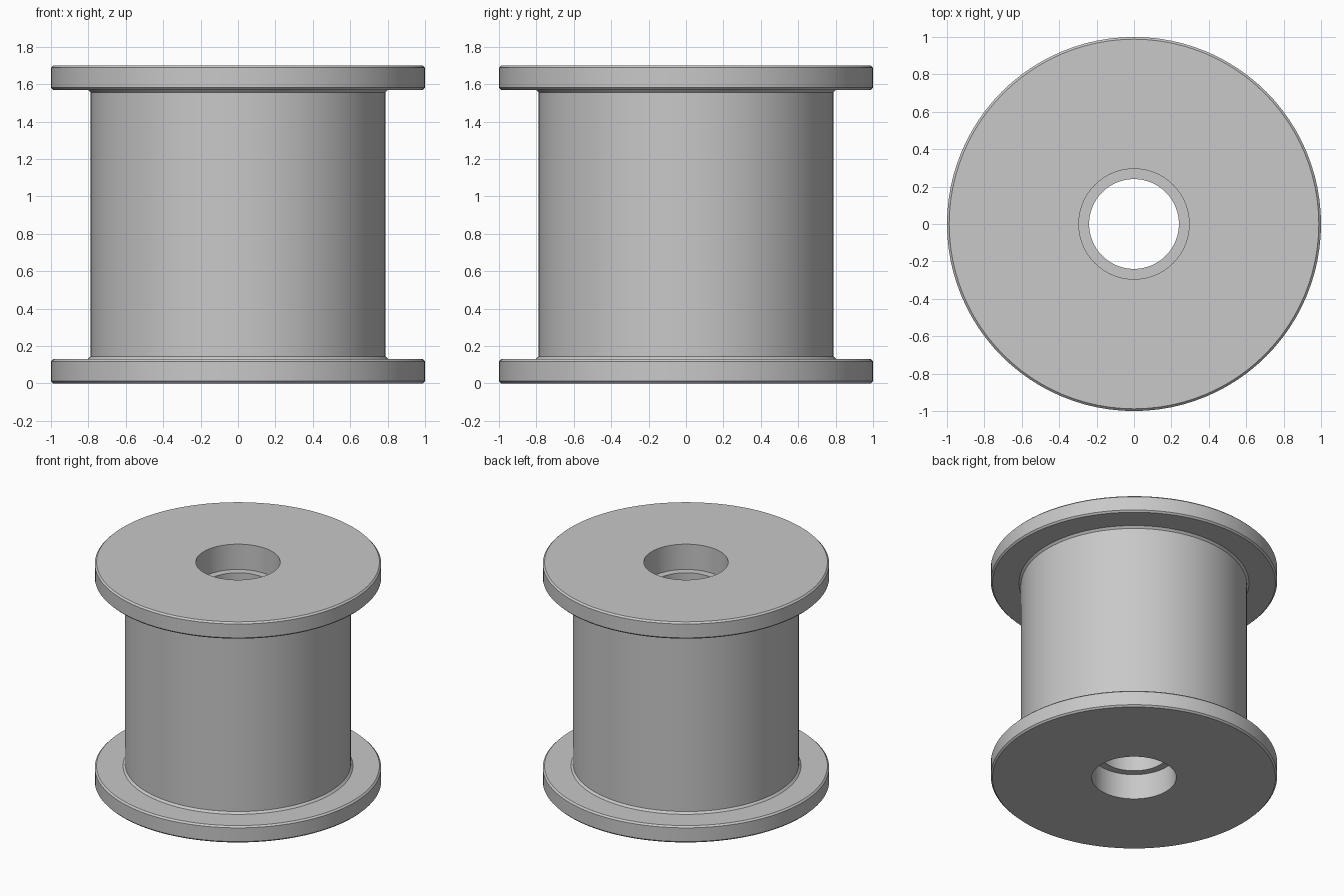
import bpy
import bmesh
from math import cos, sin, tau, radians

cube = bpy.data.objects.get("Cube")
if cube:
    bpy.data.objects.remove(cube, do_unlink=True)

HEIGHT = 1.7
SEGMENTS = 96

grey = bpy.data.materials.new("plain_grey")
grey.use_nodes = True
grey.diffuse_color = (0.58, 0.58, 0.58, 1)
grey.node_tree.nodes["Principled BSDF"].inputs["Base Color"].default_value = grey.diffuse_color


def lathe(name, profile):
    """Revolve a closed (radius, height) loop around the z axis."""
    bm = bmesh.new()
    rings = []
    for i in range(SEGMENTS):
        a = tau * i / SEGMENTS
        rings.append([bm.verts.new((r * cos(a), r * sin(a), z)) for r, z in profile])
    for i, ring in enumerate(rings):
        following = rings[(i + 1) % SEGMENTS]
        for j in range(len(profile)):
            k = (j + 1) % len(profile)
            bm.faces.new((ring[j], following[j], following[k], ring[k]))
    bmesh.ops.recalc_face_normals(bm, faces=bm.faces)
    mesh = bpy.data.meshes.new(name)
    bm.to_mesh(mesh)
    bm.free()
    mesh.materials.append(grey)
    obj = bpy.data.objects.new(name, mesh)
    bpy.context.collection.objects.link(obj)
    bpy.ops.object.select_all(action="DESELECT")
    obj.select_set(True)
    bpy.context.view_layer.objects.active = obj
    bpy.ops.object.shade_smooth_by_angle(angle=radians(30))
    return obj


# Lower half: bore, counterbore, chamfered flange, chamfered neck
lower = [
    (0.24, 0.195), (0.295, 0.195), (0.295, 0),
    (0.988, 0), (1, 0.012), (1, 0.118), (0.988, 0.13),
    (0.803, 0.13), (0.788, 0.145),
]
# Upper half mirrors the lower one
upper = [(r, HEIGHT - z) for r, z in reversed(lower)]
lathe("flanged_spool", lower + upper)
